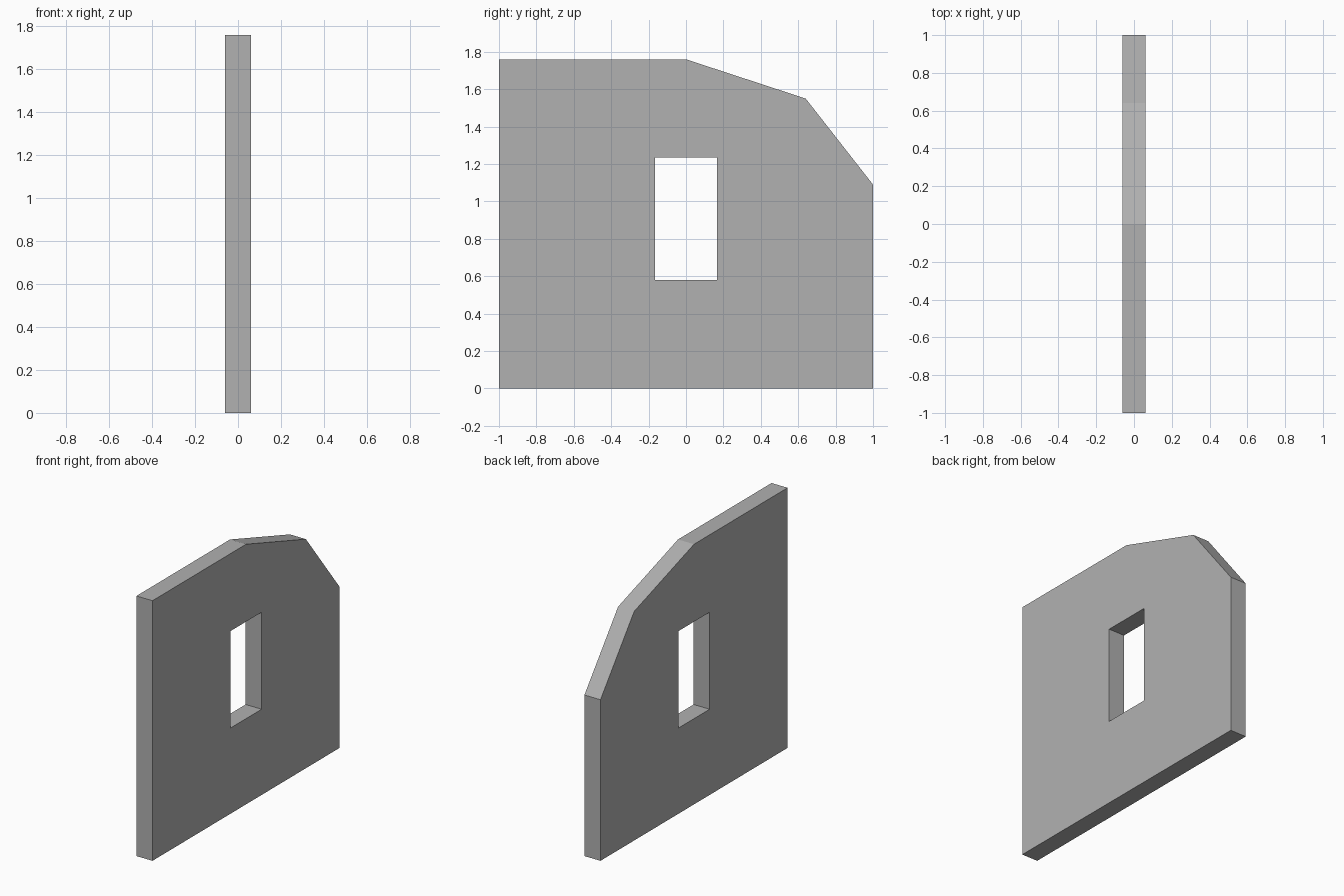
import bpy, bmesh
from mathutils import Vector

if "Cube" in bpy.data.objects:
    bpy.data.objects.remove(bpy.data.objects["Cube"])

THICKNESS = 0.12

# Side profile (y, z): flat top stepping down in two slopes
outline = [(-1, 0), (1, 0), (1, 1.09), (0.64, 1.55), (0, 1.76), (-1, 1.76)]
# Rectangular window opening
window = [(-0.167, 0.58), (0.167, 0.58), (0.167, 1.236), (-0.167, 1.236)]


def add_loop(bm, points):
    verts = [bm.verts.new((-THICKNESS / 2, y, z)) for y, z in points]
    return [bm.edges.new((a, b)) for a, b in zip(verts, verts[1:] + verts[:1])]


# Wall panel: fill the profile around the window, then extrude the thickness
bm = bmesh.new()
edges = add_loop(bm, outline) + add_loop(bm, window)
bmesh.ops.triangle_fill(bm, edges=edges, use_beauty=True, normal=Vector((1, 0, 0)))
result = bmesh.ops.extrude_face_region(bm, geom=bm.faces[:], use_keep_orig=True)
top_verts = [g for g in result["geom"] if isinstance(g, bmesh.types.BMVert)]
bmesh.ops.translate(bm, verts=top_verts, vec=(THICKNESS, 0, 0))
bmesh.ops.recalc_face_normals(bm, faces=bm.faces[:])

mesh = bpy.data.meshes.new("wall_panel")
bm.to_mesh(mesh)
bm.free()
wall = bpy.data.objects.new("wall_panel", mesh)
bpy.context.collection.objects.link(wall)

# Dark grey wall
grey = bpy.data.materials.new("dark_grey")
grey.diffuse_color = (0.44, 0.44, 0.44, 1)
grey.use_nodes = True
grey.node_tree.nodes["Principled BSDF"].inputs["Base Color"].default_value = grey.diffuse_color
mesh.materials.append(grey)
